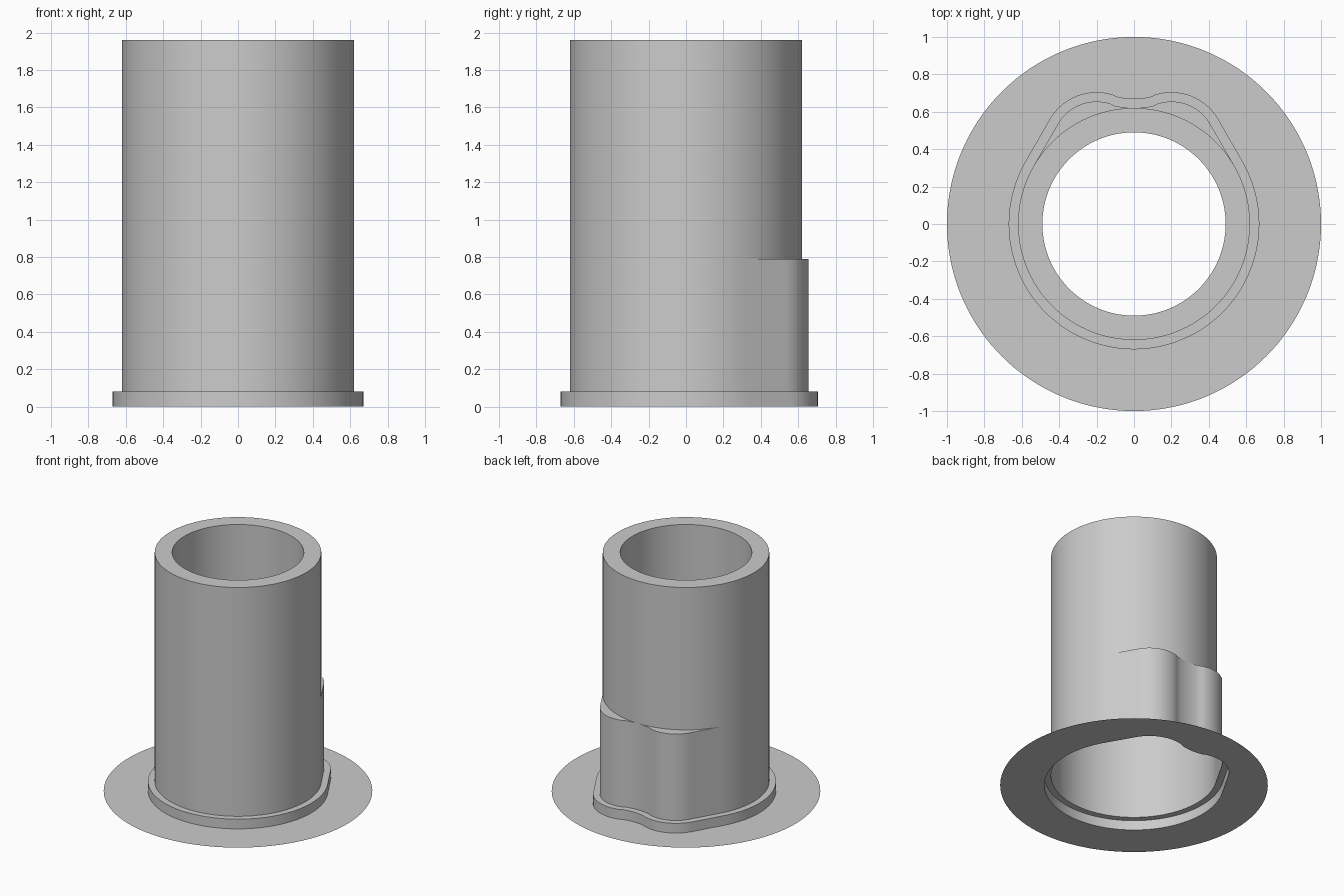
import bpy, bmesh, math
from mathutils import Vector

cube = bpy.data.objects.get("Cube")
if cube:
    bpy.data.objects.remove(cube)

grey = bpy.data.materials.new("plain grey")
grey.use_nodes = True
colour = (0.6, 0.6, 0.6, 1)
grey.diffuse_color = colour
grey.node_tree.nodes["Principled BSDF"].inputs["Base Color"].default_value = colour

BODY, COLLAR, BORE, FLANGE = 0.62, 0.67, 0.49, 1.0
STEP, SHELF, TOP = 0.08, 0.79, 1.96


def arc(x, y, r, start, end, n):
    angles = [math.radians(start + (end - start) * i / n) for i in range(n + 1)]
    return [Vector((x + r * math.cos(a), y + r * math.sin(a))) for a in angles]


def line(a, b, n):
    return [a.lerp(b, i / n) for i in range(1, n)]


def outline(radius):
    """Round section with two soft lobes at the back, offset to a radius."""
    lobe, dip = radius - 0.381, 1.06 - radius
    tilt = math.degrees(math.atan2(0.649, -0.2))
    main = arc(0, 0, radius, 150, 390, 96)
    right = arc(0.2, 0.416, lobe, 30, tilt, 16)
    valley = arc(0, 1.065, dip + 0.005, tilt - 180, -tilt, 10)
    left = arc(-0.2, 0.416, lobe, 180 - tilt, 150, 16)
    return (main + line(main[-1], right[0], 8) + right + valley[1:-1]
            + left + line(left[-1], main[0], 8))


def circle(radius):
    return [p.normalized() * radius for p in outline(BODY)]


def loft(name, rings, closed=False):
    """Skin a series of (section, height) rings with quads."""
    bm = bmesh.new()
    loops = [[bm.verts.new((p.x, p.y, z)) for p in pts] for pts, z in rings]
    pairs = list(zip(loops, loops[1:]))
    if closed:
        pairs.append((loops[-1], loops[0]))
    for a, b in pairs:
        for i in range(len(a)):
            j = (i + 1) % len(a)
            bm.faces.new((a[i], a[j], b[j], b[i]))
    bmesh.ops.remove_doubles(bm, verts=bm.verts, dist=0.0001)
    mesh = bpy.data.meshes.new(name)
    bm.to_mesh(mesh)
    bm.free()
    mesh.materials.append(grey)
    obj = bpy.data.objects.new(name, mesh)
    bpy.context.collection.objects.link(obj)
    bpy.ops.object.select_all(action="DESELECT")
    obj.select_set(True)
    bpy.context.view_layer.objects.active = obj
    bpy.ops.object.shade_smooth_by_angle(angle=math.radians(30))


# Thin base sheet with a lobed opening
loft("base_flange", [(circle(FLANGE), 0), (outline(COLLAR), 0)])
# Low step around the foot
loft("collar", [(outline(COLLAR), 0), (outline(COLLAR), STEP), (outline(BODY), STEP)])
# Hollow lobed lower body and its shelf
loft("lower_sleeve", [(outline(BODY), STEP), (outline(BODY), SHELF), (circle(BODY), SHELF)])
# Thick-walled upper pipe
loft("upper_pipe", [(circle(BODY), SHELF), (circle(BODY), TOP),
                    (circle(BORE), TOP), (circle(BORE), SHELF)], closed=True)
